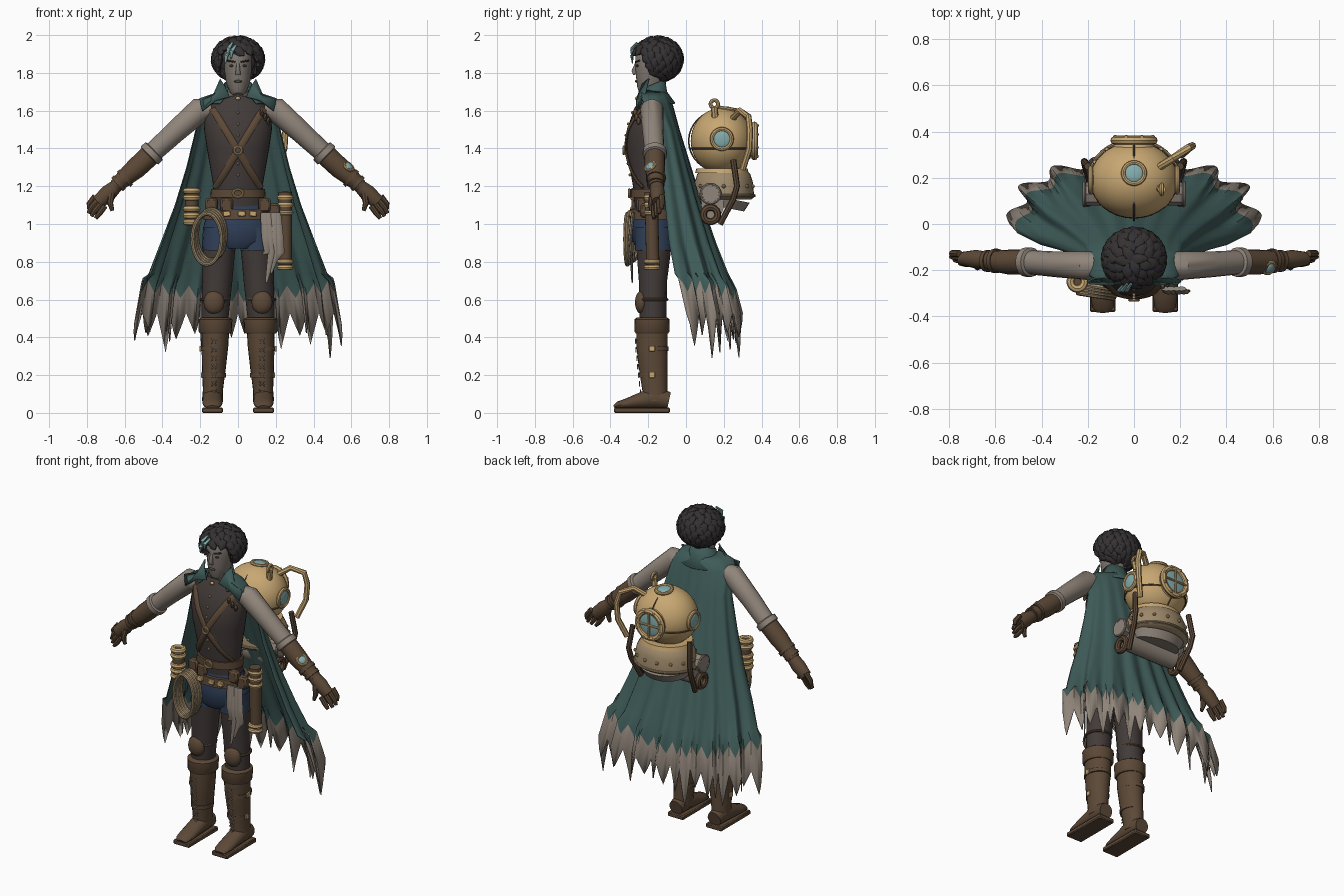
import bpy, bmesh, math, random
from mathutils import Vector, Matrix

random.seed(4)
cube = bpy.data.objects.get("Cube")
if cube:
    bpy.data.objects.remove(cube)


def material(name, *rgb):
    m = bpy.data.materials.new(name)
    m.use_nodes = True
    m.diffuse_color = (*rgb, 1)
    m.node_tree.nodes["Principled BSDF"].inputs["Base Color"].default_value = (*rgb, 1)
    return m


BRASS = material("brass", .58, .39, .17)
BRONZE = material("dull bronze", .34, .25, .145)
TEAL = material("teal cloth", .05, .108, .1)
LINEN = material("worn linen", .28, .235, .195)
BROWN = material("brown leather", .107, .066, .038)
DARK = material("charcoal cloth", .054, .043, .040)
SKIN = material("grey skin", .215, .185, .16)
HAIR = material("black hair", .036, .031, .032)
BLUE = material("navy cloth", .03, .05, .098)
GLASS = material("pale glass", .23, .41, .41)


def add(name, bm, *mats, thick=0):
    bmesh.ops.recalc_face_normals(bm, faces=bm.faces)
    mesh = bpy.data.meshes.new(name)
    bm.to_mesh(mesh)
    bm.free()
    for m in mats:
        mesh.materials.append(m)
    ob = bpy.data.objects.new(name, mesh)
    bpy.context.collection.objects.link(ob)
    for o in bpy.context.selected_objects:
        o.select_set(False)
    ob.select_set(True)
    bpy.context.view_layer.objects.active = ob
    bpy.ops.object.shade_smooth_by_angle(angle=math.radians(40))
    if thick:
        ob.modifiers.new("thickness", "SOLIDIFY").thickness = thick


def sweep(name, rows, mat, sides=16, ref=(0, 1, 0), closed=False):
    """Skin elliptical rings (x, y, z, across, along ref) along a path."""
    bm, rings, ref = bmesh.new(), [], Vector(ref)
    pts = [Vector(r[:3]) for r in rows]
    n = len(pts)
    for i, r in enumerate(rows):
        a, b = (i - 1, (i + 1) % n) if closed else (max(i - 1, 0), min(i + 1, n - 1))
        t = (pts[b] - pts[a]).normalized()
        u = t.cross(ref).normalized()
        v = u.cross(t)
        ring = []
        for k in range(sides):
            w = math.tau * k / sides
            ring.append(bm.verts.new(pts[i] + u * r[3] * math.cos(w) + v * r[-1] * math.sin(w)))
        rings.append(ring)
    for i in range(n if closed else n - 1):
        p, q = rings[i], rings[(i + 1) % n]
        for k in range(sides):
            j = (k + 1) % sides
            bm.faces.new((p[k], p[j], q[j], q[k]))
    if not closed:
        bm.faces.new(rings[0])
        bm.faces.new(rings[-1])
    add(name, bm, mat)


def rod(name, pts, r, mat, flat=None, **kw):
    sweep(name, [(*p, r, flat or r) for p in pts], mat, sides=8, **kw)


def hoop(name, c, major, minor, mat, normal=(0, 0, 1), stretch=1):
    q = Vector(normal).to_track_quat("Z", "Y").to_matrix()
    pts = []
    for k in range(32):
        w = math.tau * k / 32
        pts.append(Vector(c) + q @ Vector((major * math.cos(w), major * stretch * math.sin(w), 0)))
    rod(name, pts, minor, mat, ref=normal, closed=True)


def ball(name, c, size, mat, normal=(0, 0, 1), seg=24):
    bm = bmesh.new()
    rot = Vector(normal).to_track_quat("Z", "Y").to_matrix().to_4x4()
    bmesh.ops.create_uvsphere(bm, u_segments=seg, v_segments=seg // 2, radius=1,
                              matrix=Matrix.Translation(c) @ rot @ Matrix.Diagonal((*size, 1)))
    add(name, bm, mat)


def box(name, c, size, mat, turn=0):
    bm = bmesh.new()
    bmesh.ops.create_cube(bm, size=1, matrix=Matrix.Translation(c) @ Matrix.Rotation(turn, 4, "Y")
                          @ Matrix.Diagonal((*size, 1)))
    bmesh.ops.bevel(bm, geom=bm.edges[:], offset=min(size) * .2, segments=1, affect="EDGES")
    add(name, bm, mat)


def sheet(name, fn, nu, nv, mats, rule=lambda j: 0):
    bm = bmesh.new()
    g = [[bm.verts.new(fn(i, j)) for i in range(nu + 1)] for j in range(nv + 1)]
    for j in range(nv):
        for i in range(nu):
            f = bm.faces.new((g[j][i], g[j][i + 1], g[j + 1][i + 1], g[j + 1][i]))
            f.material_index = rule(j)
    add(name, bm, *mats, thick=.006)


# Torso
TORSO = [(0, -.17, 1.08, .145, .10), (0, -.18, 1.2, .13, .10), (0, -.19, 1.4, .165, .125),
         (0, -.19, 1.5, .18, .12), (0, -.18, 1.6, .175, .095), (0, -.17, 1.67, .1, .06)]
sweep("vest", TORSO, DARK, 32)


def chest(x, z, gap=.006):
    for a, b in zip(TORSO, TORSO[1:]):
        if z <= b[2]:
            break
    f = (z - a[2]) / (b[2] - a[2])
    cy, rx, ry = (a[k] + (b[k] - a[k]) * f for k in (1, 3, 4))
    return (x, cy - ry * math.sqrt(max(0, 1 - (x / rx) ** 2)) - gap, z)


for s in (-1, 1):
    rod("chest_strap", [chest(s * (.135 - .255 * k / 12), 1.61 - .42 * k / 12) for k in range(13)], .019, BROWN, .007)
hoop("strap_ring", chest(0, 1.39, .016), .02, .006, BRASS, (0, 1, 0))
for z in (1.26, 1.32, 1.47, 1.53, 1.59):
    ball("vest_button", chest(0, z), (.008, .008, .008), BRASS, seg=8)
for dx in (0, .025, .045):
    ball("chest_pin", chest(.125 + dx * .8, 1.59 - dx, .02), (.01, .012, .02), BROWN, seg=8)

# Hips and belts
sweep("shorts", [(0, -.17, 1.1, .145, .1), (0, -.17, 1.0, .18, .12), (0, -.17, .91, .19, .115), (0, -.17, .87, .1, .09)], BLUE, 32)
sweep("waist_belt", [(0, -.18, 1.14, .147, .113), (0, -.18, 1.185, .143, .113)], BROWN, 32)
sweep("hip_belt", [(0, -.17, 1.025, .184, .13), (0, -.17, 1.08, .172, .125)], BROWN, 32)
hoop("belt_buckle", (0, -.3, 1.163), .026, .006, BRASS, (0, 1, 0), .8)
for x in (-.13, -.06, .02, .08):
    box("belt_fitting", chest(x, 1.12, .02 + abs(x) * .2)[:2] + (1.055,), (.04, .02, .03), BRASS, x)
for x, z in ((.14, 1.1), (.19, 1.07), (-.06, 1.1), (-.14, 1.1)):
    box("belt_pouch", (x, -.285 + abs(x) * .35, z), (.065, .05, .075), BROWN)

# Legs and boots
for s in (-1, 1):
    sweep("shorts_leg", [(s * .1, -.17, .98, .085, .1), (s * .102, -.17, .86, .09, .1)], BLUE)
    sweep("trouser_leg", [(s * .1, -.17, .9, .088, .095), (s * .11, -.175, .7, .08, .075), (s * .125, -.175, .46, .07, .07)], DARK)
    ball("knee_pad", (s * .127, -.235, .585), (.055, .035, .062), BROWN)
    hoop("knee_strap", (s * .122, -.175, .6), .074, .008, BROWN)
    sweep("boot_shaft", [(s * .135, -.165, .06, .055, .07), (s * .133, -.165, .12, .053, .066),
                         (s * .127, -.175, .25, .064, .076), (s * .122, -.18, .36, .071, .083), (s * .12, -.18, .45, .074, .083)], BROWN, 20)
    sweep("boot_cuff", [(s * .12, -.18, .42, .08, .086), (s * .12, -.18, .43, .088, .092),
                        (s * .12, -.18, .495, .09, .094), (s * .12, -.18, .505, .075, .08)], BROWN, 20)
    sweep("boot_foot", [(s * .135, y, .02 + h, w, h) for y, w, h in
                        ((-.09, .045, .045), (-.16, .055, .06), (-.23, .054, .046), (-.31, .052, .029), (-.36, .046, .02), (-.38, .03, .01))],
          BROWN, ref=(0, 0, 1))
    box("boot_sole", (s * .135, -.232, .014), (.112, .296, .028), BROWN)
    for z, r in ((.2, .063), (.34, .073)):
        sweep("boot_strap", [(s * .127, -.176, z - .012, r, r + .011), (s * .127, -.176, z + .012, r, r + .011)], BROWN)
        box("boot_buckle", (s * (.127 + r), -.18, z), (.01, .03, .03), BRASS)
    for k in range(7):
        z = .11 + k * .045
        y = -.24 - .026 * min(1, (z - .1) / .25)
        for d in (-1, 1):
            rod("boot_lace", [(s * .127 - d * .015, y, z - .012), (s * .127 + d * .015, y, z + .012)], .0035, LINEN)

# Arms and gloves
for s in (-1, 1):
    sweep("sleeve", [(s * .14, -.18, 1.61, .05, .055), (s * .2, -.18, 1.605, .066, .062), (s * .33, -.175, 1.49, .058, .056),
                     (s * .46, -.165, 1.37, .052, .052)], LINEN)
    sweep("sleeve_cuff", [(s * .44, -.165, 1.39, .05, .05), (s * .445, -.165, 1.385, .066, .064),
                          (s * .468, -.165, 1.363, .066, .064), (s * .473, -.165, 1.358, .05, .05)], LINEN)
    sweep("gauntlet", [(s * .465, -.165, 1.365, .057, .054), (s * .54, -.165, 1.295, .056, .054), (s * .61, -.16, 1.235, .045, .045),
                       (s * .65, -.155, 1.2, .036, .04)], BROWN)
    for x, z, r in ((.59, 1.25, .053), (.625, 1.222, .047)):
        sweep("gauntlet_band", [(s * x, -.16, z, r, r), (s * (x + .015), -.16, z - .013, r, r)], BROWN)
    sweep("palm", [(s * .64, -.155, 1.205, .034, .036), (s * .685, -.152, 1.165, .044, .04), (s * .74, -.15, 1.115, .038, .03)], BROWN)
    for k in range(4):
        p, y = (k - 1.5) * .017, -.17 + k * .014
        drop = .012 * abs(k - 1.7)
        sweep("finger", [(s * (.73 + p), y, 1.122 + p, .016, .016), (s * (.77 + p - drop / 2), y, 1.08 + p, .015, .015),
                         (s * (.79 + p * .6 - drop), y, 1.045 + p + drop / 2, .01, .01)], BROWN, 8)
    sweep("thumb", [(s * .67, -.175, 1.16, .02, .02), (s * .677, -.185, 1.11, .016, .016), (s * .665, -.185, 1.07, .01, .01)], BROWN, 8)

# Head
sweep("neck", [(0, -.165, 1.6, .065, .06), (0, -.17, 1.74, .052, .055)], SKIN)
sweep("head", [(0, -.225, 1.682, .025, .025), (0, -.215, 1.70, .043, .048), (0, -.19, 1.75, .064, .078), (0, -.175, 1.82, .074, .096),
               (0, -.165, 1.9, .078, .103), (0, -.15, 1.96, .05, .07)], SKIN, 24)
sweep("nose", [(0, -.264, 1.85, .008, .007), (0, -.275, 1.81, .012, .014), (0, -.27, 1.79, .014, .01)], SKIN, 10)
ball("lips", (0, -.262, 1.755), (.022, .009, .007), BROWN, seg=12)
for s in (-1, 1):
    ball("eye", (s * .032, -.257, 1.838), (.014, .008, .007), HAIR, seg=12)
    rod("eyebrow", [(s * .015, -.267, 1.858), (s * .055, -.248, 1.865)], .005, HAIR)

# Hair cap with overlapping wavy locks
ball("hair_cap", (0, -.125, 1.87), (.118, .1, .11), HAIR)
COUNT = 120
for k in range(COUNT):
    h = 1 - 1.86 * (k + .5) / COUNT
    r, w = math.sqrt(1 - h * h), k * 2.39996
    d = Vector((r * math.cos(w), r * math.sin(w), h))
    if d.y < -.2 and h < .36 and abs(d.x) < .8:
        continue
    c = Vector((d.x * .118, -.15 + d.y * .113, 1.873 + d.z * .1))
    swirl = Vector((-d.y, d.x, 0)) * random.uniform(-.3, 1)
    down = (Vector((0, 0, -1)) + d * h + swirl).normalized() * .045
    tip = c + down + d * .014
    sweep("hair_lock", [(*(c - down * .9 - d * .008), .01, .01), (*(c + d * .006), .03, .022),
                        (*(c + down * .6 + d * .01), .021, .015), (*tip, .004, .004)], HAIR, 8, d)
for x, z in ((-.05, 1.93), (-.033, 1.915), (-.062, 1.89)):
    sweep("pale_lock", [(x + .02, -.26, z + .03, .006, .006), (x, -.287, z, .012, .009), (x - .005, -.283, z - .04, .003, .003)], GLASS, 8)

# Tattered cloak
ROWS = [(1.71, .075, -.23, -.115), (1.675, .17, -.24, -.085), (1.63, .205, -.215, -.07), (1.5, .222, -.145, -.035), (1.3, .268, -.13, .025),
        (1.1, .325, -.11, .085), (.9, .395, -.09, .15), (.74, .45, -.06, .21), (.62, .485, -.04, .25), (.4, .515, 0, .28)]
LAST, TOOTH, COLS = 9, 6, 132
fall = [random.uniform(.1, .24) for _ in range(COLS // TOOTH + 1)]


def cloak(i, j):
    z, w, yf, yb = ROWS[j]
    u = 2 * i / COLS - 1
    a = u * math.pi / 2
    tri = abs(i % TOOTH - TOOTH / 2) / (TOOTH / 2)
    if j == LAST:
        z = .53 - (1 - tri) * fall[i // TOOTH]
    elif j == LAST - 1:
        z += .07 * (tri - .5) + .06 * abs(u)
    fold = 1 + .075 * (j / LAST) ** 1.5 * math.cos(u * 27 + math.sin(u * 5))
    return (w * fold * math.sin(a), yf + (yb - yf) * fold * max(0, math.cos(a)) ** .7, z)


sheet("cloak", cloak, COLS, LAST, (TEAL, LINEN), lambda j: int(j == LAST - 1))


def collar(i, j):
    a = (i / 24 * 2 - 1) * 2.35
    r = (.14, .088, .076)[j]
    return (r * math.sin(a), -.175 + r * .85 * math.cos(a), (1.64, 1.7, 1.765)[j] - .025 * (1 - math.cos(a)) * j / 2)


sheet("collar", collar, 24, 2, (TEAL,))
for s in (-1, 1):
    bm = bmesh.new()
    bm.faces.new([bm.verts.new((s * x, y, z)) for x, y, z in
                  ((.045, -.26, 1.675), (.075, -.235, 1.74), (.095, -.2, 1.77), (.13, -.22, 1.69), (.205, -.25, 1.665), (.19, -.262, 1.6), (.12, -.265, 1.655))])
    add("lapel", bm, TEAL, thick=.008)
ball("collar_clasp", (0, -.26, 1.665), (.014, .01, .01), BRASS, seg=10)


# Diving helmet carried on the back
def porthole(c, n, r):
    n = Vector(n)
    hoop("port_rim", c, r, r * .22, BRASS, n)
    ball("port_glass", c, (r * .9, r * .9, .012), GLASS, n)


ball("helmet_dome", (0, .19, 1.44), (.19, .165, .175), BRASS, seg=40)
hoop("helmet_seam", (0, .19, 1.44), .176, .004, BROWN, (1, 0, 0), .94)
hoop("helmet_band", (0, .19, 1.4), .186, .005, BROWN, (0, 0, 1), .87)
sweep("port_neck", [(0, .3, 1.44, .1, .1), (0, .35, 1.44, .085, .085)], BRASS, 24, (0, 0, 1))
porthole((0, .362, 1.44), (0, 1, 0), .084)
for k in range(8):
    w = math.tau * (k + .5) / 8
    ball("port_bolt", (.088 * math.cos(w), .375, 1.44 + .088 * math.sin(w)), (.011, .011, .011), BRASS, seg=8)
rod("port_bar", [(-.08, .375, 1.44), (.08, .375, 1.44)], .007, BRASS)
rod("port_bar", [(0, .375, 1.36), (0, .375, 1.52)], .007, BRASS)
for s in (-1, 1):
    porthole((s * .187, .19, 1.45), (s, 0, 0), .052)
porthole((0, .22, 1.61), (0, .15, 1), .046)
rod("valve", [(.11, .155, 1.55), (.12, .15, 1.62)], .018, BRASS)
hoop("valve_ring", (.12, .15, 1.635), .02, .01, BRASS, (1, 0, 0))
rod("air_pipe", [(.1, .24, 1.55), (.17, .285, 1.6), (.235, .33, 1.57), (.252, .338, 1.5), (.245, .335, 1.4), (.205, .3, 1.29)], .017, BRASS)
sweep("corselet", [(0, .2, z, a, b) for z, a, b in
                   ((1.29, .13, .11), (1.265, .162, .14), (1.225, .182, .153), (1.16, .192, .16), (1.14, .192, .16), (1.13, .175, .145))], BRONZE, 32)
sweep("corselet_lining", [(0, .2, 1.14, .17, .14), (0, .19, 1.09, .15, .12)], LINEN, 24)
sweep("helmet_collar", [(0, .19, 1.27, .162, .142), (0, .19, 1.295, .155, .135)], BRASS, 32)
hoop("corselet_rim", (0, .2, 1.15), .192, .008, BRONZE, (0, 0, 1), .84)
for k in range(14):
    w = math.tau * k / 14
    ball("corselet_bolt", (.188 * math.cos(w), .2 + .157 * math.sin(w), 1.2), (.011, .011, .011), BRASS, seg=8)
sweep("pack_roll", [(-.17, .14, 1.1, .075, .06), (.17, .14, 1.1, .075, .06)], LINEN, 20)
for s in (-1, 1):
    rod("canister", [(s * .15, .13, 1.16), (s * .22, .13, 1.16)], .05, LINEN)
    hoop("canister_rim", (s * .215, .13, 1.16), .05, .008, LINEN, (1, 0, 0))
    hoop("pack_coil", (s * .2, .13, 1.05), .038, .018, BROWN, (1, 0, 0))
    rod("pack_strap", [(s * .2, .25, 1.34), (s * .215, .27, 1.2), (s * .21, .25, 1.13), (s * .19, .18, 1.0)], .016, BROWN)

# Hip gear
sweep("flask", [(-.245, -.25, 1.0, .035, .035), (-.245, -.25, 1.18, .035, .035)], BROWN)
for z in (1.01, 1.045, 1.08, 1.14, 1.175):
    hoop("flask_ring", (-.245, -.25, z), .03, .017, BRASS)
for k in range(4):
    hoop("rope_coil", (-.165 + k * .008, -.31 + k * .012, .92 + k * .008), .077, .011, BRONZE, (.15, 1, 0), 1.75)
sweep("tube_case", [(.25, -.175, .76, .035, .035), (.25, -.185, 1.17, .035, .035)], BROWN)
for z in (.77, .8, 1.06, 1.1, 1.14):
    hoop("case_ring", (.25, -.18, z), .03, .014, BRASS)
for x, end in ((.14, .84), (.16, .69), (.185, .74), (.205, .8)):
    sweep("rag_strip", [(x, -.28, 1.06, .022, .01), (x + .01, -.295, .93, .026, .01), (x + .02, -.29, .85, .022, .008),
                        (x - .01, -.285, end, .006, .004)], LINEN, 8)
hoop("gem_rim", (.585, -.19, 1.305), .028, .008, BRASS, (.55, -.5, .65))
ball("wrist_gem", (.585, -.19, 1.305), (.026, .026, .014), GLASS, (.55, -.5, .65))
